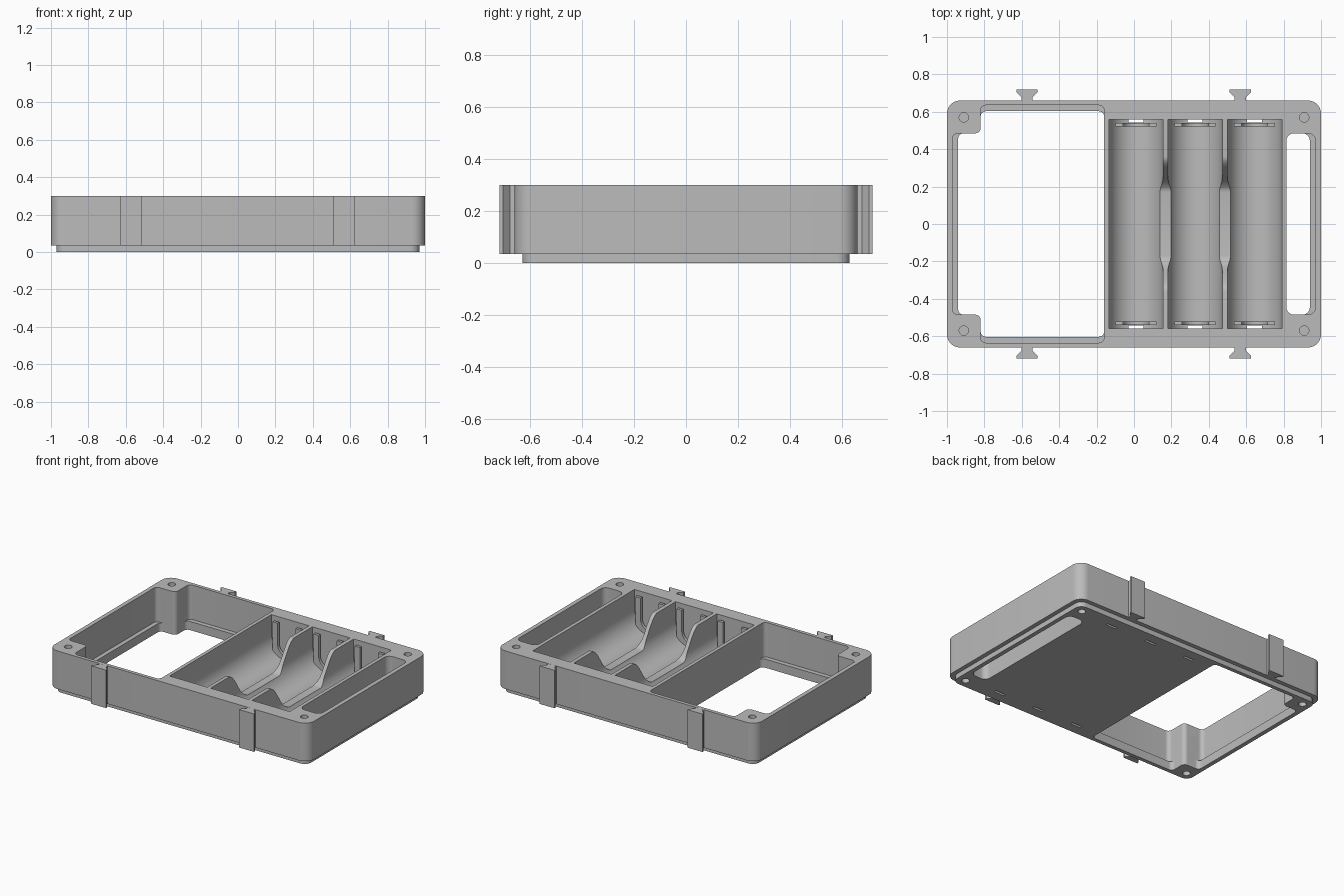
import bpy, bmesh, math
from mathutils import Vector

old = bpy.data.objects.get("Cube")
if old:
    bpy.data.objects.remove(old)

grey = bpy.data.materials.new("plain grey")
grey.use_nodes = True
COLOUR = (0.5, 0.5, 0.5, 1)
grey.diffuse_color = COLOUR
grey.node_tree.nodes["Principled BSDF"].inputs["Base Color"].default_value = COLOUR


def prism(name, points, lo, hi, axis="z", radius=0.0):
    """Extrude a flat outline along an axis and round its long edges."""
    place = {"x": lambda a, b, c: (c, a, b),
             "y": lambda a, b, c: (a, c, b),
             "z": lambda a, b, c: (a, b, c)}[axis]
    along = Vector(place(0, 0, 1))
    bm = bmesh.new()
    face = bm.faces.new([bm.verts.new(place(a, b, lo)) for a, b in points])
    ext = bmesh.ops.extrude_face_region(bm, geom=[face])
    moved = [v for v in ext["geom"] if isinstance(v, bmesh.types.BMVert)]
    bmesh.ops.translate(bm, verts=moved, vec=along * (hi - lo))
    if radius:
        edges = [e for e in bm.edges
                 if abs((e.verts[0].co - e.verts[1].co).dot(along)) > (hi - lo) * 0.9]
        bmesh.ops.bevel(bm, geom=edges, offset=radius, segments=8,
                        profile=0.5, affect="EDGES")
    bmesh.ops.recalc_face_normals(bm, faces=bm.faces)
    mesh = bpy.data.meshes.new(name)
    bm.to_mesh(mesh)
    bm.free()
    mesh.materials.append(grey)
    obj = bpy.data.objects.new(name, mesh)
    bpy.context.collection.objects.link(obj)
    return obj


def rect(x0, x1, y0, y1):
    return [(x0, y0), (x1, y0), (x1, y1), (x0, y1)]


def circle(x, y, r, n=24):
    return [(x + r * math.cos(2 * math.pi * i / n),
             y + r * math.sin(2 * math.pi * i / n)) for i in range(n)]


def activate(obj):
    bpy.ops.object.select_all(action="DESELECT")
    obj.select_set(True)
    bpy.context.view_layer.objects.active = obj


def combine(target, tool, operation="DIFFERENCE"):
    mod = target.modifiers.new("cut", "BOOLEAN")
    mod.operation, mod.solver, mod.object = operation, "EXACT", tool
    activate(target)
    bpy.ops.object.modifier_apply(modifier=mod.name)
    bpy.data.objects.remove(tool)


TOP, STEP, LEDGE = 0.3, 0.035, 0.06
AXIS_Z, BAY_R, BAY_END = 0.175, 0.145, 0.56
BAYS = (0.01, 0.327, 0.645)

# Tray body with a stepped-in base
tray = prism("tray", rect(-1, 1, -0.66, 0.66), STEP, TOP, radius=0.07)
base = prism("base", rect(-0.97, 0.97, -0.63, 0.63), 0, 0.05, radius=0.05)
combine(tray, base, "UNION")


# Large open compartment, leaving corner posts; narrower below the ledge
def compartment(left, half, lo, hi):
    pts = [(-0.16, -half), (-0.16, half), (-0.82, half), (-0.82, 0.485),
           (left, 0.485), (left, -0.485), (-0.82, -0.485), (-0.82, -half)]
    combine(tray, prism("opening", pts, lo, hi, radius=0.028))


compartment(-0.97, 0.635, LEDGE, 0.4)
compartment(-0.94, 0.603, -0.1, 0.2)

# Side slot with its own ledge
combine(tray, prism("slot", rect(0.815, 0.97, -0.485, 0.485), LEDGE, 0.4, radius=0.04))
combine(tray, prism("slot", rect(0.815, 0.94, -0.485, 0.485), -0.1, 0.2, radius=0.04))

# Round-bottomed bays
for cx in BAYS:
    arc = [(cx + BAY_R * math.cos(a), AXIS_Z + BAY_R * math.sin(a))
           for a in (math.pi + math.pi * i / 32 for i in range(33))]
    outline = [(cx + BAY_R, 0.4), (cx - BAY_R, 0.4)] + arc
    combine(tray, prism("bay", outline, -BAY_END, BAY_END, "y"))
    for s in (-1, 1):
        ys = sorted((s * 0.542, s * 0.558))
        combine(tray, prism("vent", rect(cx - 0.04, cx + 0.04, *ys), -0.1, 0.15))

# Finger dip through the bay dividers, with S-shaped sides
LOW, FAR, NEAR, N = 0.11, 0.36, 0.17, 16
side = [(FAR + (NEAR - FAR) * i / N,
         LOW + (TOP - LOW) * (1 + math.cos(math.pi * i / N)) / 2) for i in range(N + 1)]
dip = [(FAR, 0.4)] + side + [(-y, z) for y, z in reversed(side)] + [(-FAR, 0.4)]
combine(tray, prism("dip", dip, BAYS[0], BAYS[2], "x"))

# Blind screw holes from above and below
for sx in (-1, 1):
    for sy in (-1, 1):
        for lo, hi in ((0.2, 0.4), (-0.1, 0.1)):
            combine(tray, prism("hole", circle(sx * 0.91, sy * 0.57, 0.025), lo, hi))

# Contact guides with a U-shaped opening at both ends of each bay
guides = []
for number, cx in enumerate(BAYS, 1):
    curve = [(cx + 0.07 * math.cos(a), 0.13 + 0.07 * math.sin(a))
             for a in (math.pi + math.pi * i / 16 for i in range(17))]
    outline = ([(cx - 0.11, 0.02), (cx - 0.11, 0.275), (cx - 0.07, 0.275)] + curve
               + [(cx + 0.07, 0.275), (cx + 0.11, 0.275), (cx + 0.11, 0.02)])
    for s, label in ((-1, "front"), (1, "back")):
        lo, hi = sorted((s * 0.52, s * 0.54))
        guides.append(prism(f"{label}_contact_guide_{number}", outline, lo, hi, "y"))

# Dovetail tabs on the long sides
tabs = []
for cx, side_name in ((-0.572, "right"), (0.568, "left")):
    for s, label in ((-1, "front"), (1, "back")):
        half = [(0.03, 0.65), (0.03, 0.678), (0.057, 0.705), (0.057, 0.718)]
        outline = ([(cx + x, s * y) for x, y in half]
                   + [(cx - x, s * y) for x, y in reversed(half)])
        tabs.append(prism(f"{label}_{side_name}_tab", outline, STEP, TOP - 0.0005))

# Smooth curved walls, keep corners sharp
for obj in [tray] + guides + tabs:
    activate(obj)
    bpy.ops.object.shade_smooth_by_angle(angle=math.radians(30))
